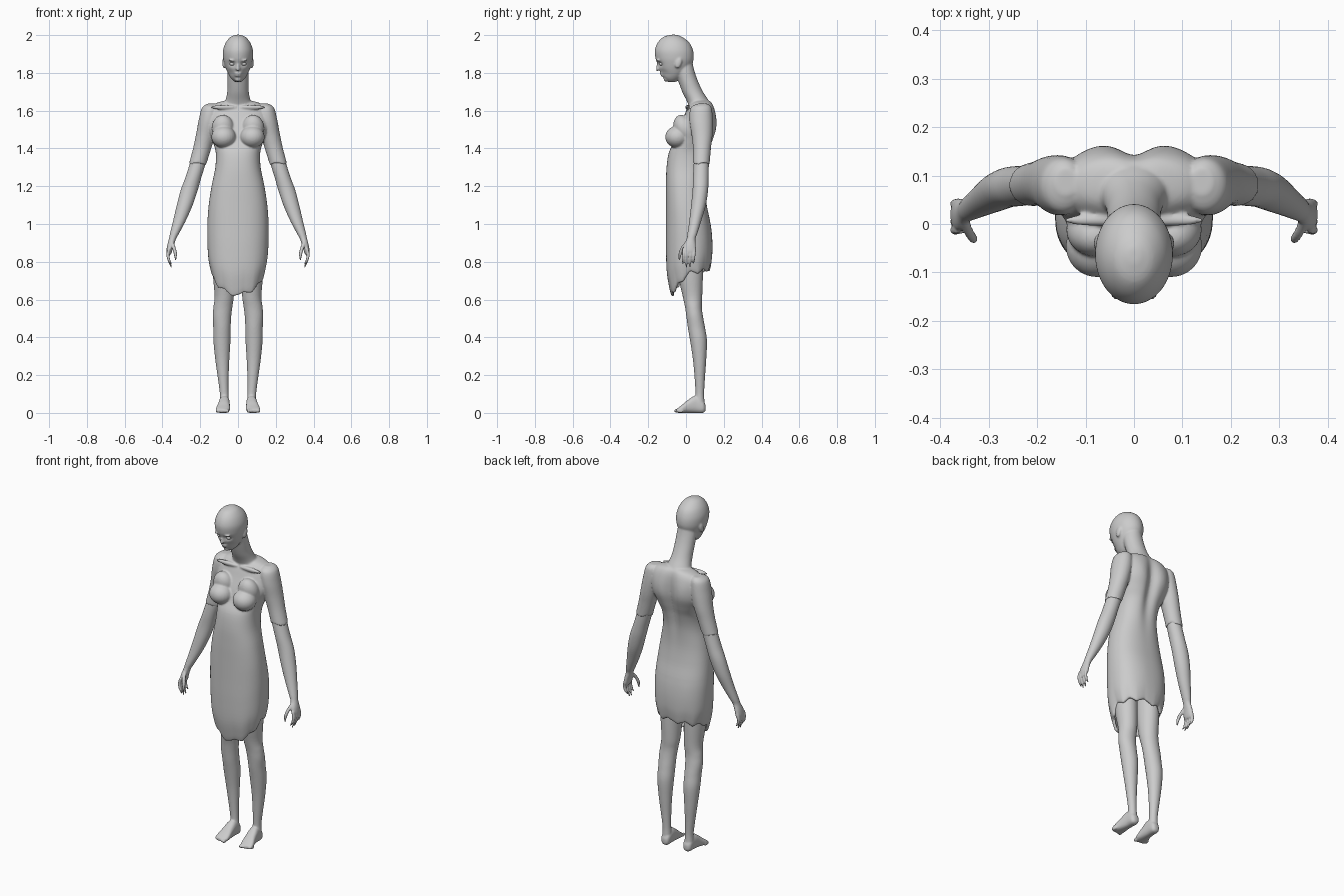
import bpy, bmesh, math
from mathutils import Vector, Matrix

N = 48


def spline(rows, steps=5):
    """Catmull-Rom interpolation of section rows."""
    out = []
    for i in range(len(rows) - 1):
        p = [rows[max(0, min(len(rows) - 1, i + k))] for k in (-1, 0, 1, 2)]
        for s in range(steps):
            t = s / steps
            out.append([0.5 * (2 * b + (c - a) * t + (2 * a - 5 * b + 4 * c - d) * t * t
                               + (3 * b - a - 3 * c + d) * t ** 3) for a, b, c, d in zip(*p)])
    return out + [list(rows[-1])]


def loft(bm, rows, side=1, power=2.0, axis='Z', warp=None, smooth=True, n=N):
    """Closed loft. Row = (station, centre x, half width, low, high)."""
    rings = []
    for st, cx, rx, lo, hi in (spline(rows) if smooth else rows):
        ring = []
        for i in range(n):
            a = 2 * math.pi * i / n
            c, s = math.cos(a), math.sin(a)
            x = cx + rx * math.copysign(abs(c) ** (2 / power), c)
            v = (lo + hi) / 2 + (hi - lo) / 2 * math.copysign(abs(s) ** (2 / power), s)
            co = Vector((x, v, st)) if axis == 'Z' else Vector((x, st, v))
            if warp:
                co = warp(co, a)
            co.x *= side
            ring.append(bm.verts.new(co))
        rings.append(ring)
    for r, q in zip(rings, rings[1:]):
        for i in range(n):
            j = (i + 1) % n
            bm.faces.new((r[i], r[j], q[j], q[i]))
    bm.faces.new(rings[0])
    bm.faces.new(rings[-1])


def ball(bm, loc, size, side=1, tilt=0):
    m = (Matrix.Translation((loc[0] * side, loc[1], loc[2])) @ Matrix.Rotation(tilt, 4, 'X')
         @ Matrix.Diagonal((*size, 1)))
    bmesh.ops.create_uvsphere(bm, u_segments=24, v_segments=16, radius=1, matrix=m)


def finger(bm, pts, r, side):
    loft(bm, [(z, x, r * k, y - r * k, y + r * k) for (x, y, z), k in zip(pts, (1, 1, .9, .4))],
         side, n=14)


def finish(bm, name, voxel=None, rounds=3):
    bmesh.ops.recalc_face_normals(bm, faces=bm.faces)
    for f in bm.faces:
        f.smooth = True
    me = bpy.data.meshes.new(name)
    bm.to_mesh(me)
    bm.free()
    ob = bpy.data.objects.new(name, me)
    bpy.context.collection.objects.link(ob)
    if voxel:
        m = ob.modifiers.new("fuse", 'REMESH')
        m.mode, m.voxel_size, m.use_smooth_shade = 'VOXEL', voxel, True
        m = ob.modifiers.new("soften", 'SMOOTH')
        m.factor, m.iterations = 0.5, rounds
    return ob


def gauss(d, w):
    return math.exp(-(d / w) ** 2)


def torso_warp(co, a):
    # spine groove and shoulder blades
    if co.y > 0.03 and co.z > 1.0:
        co.y -= 0.024 * gauss(co.x, 0.032) * gauss(co.z - 1.47, 0.17)
        co.y += 0.006 * gauss(abs(co.x) - 0.08, 0.04) * gauss(co.z - 1.54, 0.07)
    # ragged hem, longer at the front
    if co.z < 1.0:
        f = -math.sin(a)
        tri = abs(((a * 9 / math.pi) % 2) - 1) - 0.5
        hem = 0.625 + 0.115 * min(1, max(0, 1 - f)) ** 0.8 + 0.02 * max(0, -f) + 0.022 * tri
        co.z = 1 - (1 - co.z) * (1 - hem) / 0.3
    return co


def face_warp(co, a):
    # eye sockets, hollow cheeks
    if co.y < -0.06:
        co.y += 0.013 * gauss(abs(co.x) - 0.03, 0.017) * gauss(co.z - 1.848, 0.014)
        co.y += 0.006 * gauss(abs(co.x) - 0.04, 0.018) * gauss(co.z - 1.80, 0.018)
    return co


# Torso, dress, sleeves, neck and head fused into one skin
bm = bmesh.new()
outer = spline([(1.655, 0, .06, .045, .125), (1.64, 0, .115, .025, .14), (1.61, 0, .15, .005, .152),
                (1.56, 0, .162, -.015, .16), (1.50, 0, .158, -.04, .16), (1.44, 0, .135, -.06, .145),
                (1.38, 0, .118, -.09, .125), (1.30, 0, .12, -.103, .106), (1.20, 0, .14, -.106, .1),
                (1.10, 0, .155, -.106, .11), (1.0, 0, .162, -.106, .13), (.90, 0, .162, -.106, .139),
                (.80, 0, .157, -.102, .139), (.73, 0, .145, -.088, .132), (.70, 0, .136, -.078, .126)])
inner = [(.70, 0, .122, -.064, .112), (.80, 0, .14, -.086, .123), (.88, 0, .14, -.086, .12)]
loft(bm, outer + inner, power=2.35, warp=torso_warp, smooth=False, n=108)
loft(bm, [(1.88, 0, .045, -.07, .03), (1.82, 0, .054, -.06, .042), (1.76, 0, .055, -.042, .062),
          (1.70, 0, .057, -.02, .09), (1.65, 0, .069, .005, .122), (1.61, 0, .1, .02, .14),
          (1.57, 0, .11, .03, .14)])
loft(bm, [(2.002, 0, .012, -.08, -.05), (1.99, 0, .04, -.12, -.02), (1.96, 0, .065, -.15, .018),
          (1.92, 0, .079, -.165, .037), (1.88, 0, .079, -.162, .041), (1.85, 0, .073, -.153, .034),
          (1.82, 0, .063, -.142, .018), (1.79, 0, .049, -.128, -.005), (1.768, 0, .034, -.113, -.03),
          (1.752, 0, .016, -.095, -.055)], warp=face_warp, n=72)
ball(bm, (0, -.145, 1.835), (.008, .012, .028), tilt=-.35)
ball(bm, (0, -.146, 1.822), (.013, .011, .008))
for z, y in ((1.797, -.130), (1.786, -.125)):
    ball(bm, (0, y, z), (.019, .009, .006))
ball(bm, (0, -.104, 1.766), (.018, .015, .012))
for s in (1, -1):
    ball(bm, (.074, -.04, 1.853), (.009, .017, .03), s, -.3)
    ball(bm, (.028, -.147, 1.866), (.022, .01, .006), s)
    # bust
    ball(bm, (.076, -.046, 1.461), (.065, .064, .058), s)
    ball(bm, (.08, -.012, 1.505), (.06, .052, .075), s, .35)
    # collar bone
    ball(bm, (.075, .008, 1.618), (.07, .012, .012), s)
    # sleeve
    loft(bm, [(1.637, .14, .022, .06, .115), (1.615, .145, .046, .025, .135),
              (1.55, .154, .054, .018, .142), (1.47, .172, .051, .03, .14),
              (1.40, .19, .048, .037, .132), (1.32, .213, .046, .037, .125)], s,
         warp=lambda co, a: co + Vector((0, 0, .008 * math.sin(3 * a) if co.z < 1.33 else 0)))
finish(bm, "upper_body_and_dress", 0.005, 4)

for s, word in ((1, "left"), (-1, "right")):
    # Eye
    bm = bmesh.new()
    ball(bm, (.03, -.129, 1.847), (.014, .013, .009), s)
    finish(bm, word + "_eye")

    # Bare arm with hand
    bm = bmesh.new()
    loft(bm, [(1.37, .2, .04, .045, .124), (1.32, .213, .042, .041, .121), (1.25, .235, .042, .037, .12),
              (1.18, .258, .045, .035, .117), (1.10, .282, .042, .027, .105),
              (1.02, .309, .034, .018, .082), (.95, .336, .024, .008, .06), (.92, .347, .019, .003, .05),
              (.885, .358, .017, -.012, .052), (.855, .364, .015, -.015, .053),
              (.84, .365, .01, -.008, .046)], s)
    for y, tip in ((-.011, .785), (.007, .768), (.026, .77), (.044, .79)):
        finger(bm, [(.364, y, .87), (.371, y - .002, .84), (.366, y - .004, .81), (.352, y - .006, tip)],
               .0085, s)
    finger(bm, [(.35, .005, .905), (.34, -.018, .875), (.332, -.03, .845), (.33, -.036, .81)], .01, s)
    finish(bm, word + "_arm", 0.0045, 2)

    # Leg with foot
    bm = bmesh.new()
    loft(bm, [(.95, .08, .06, -.06, .09), (.75, .076, .058, -.045, .09), (.62, .073, .051, -.018, .086),
              (.56, .08, .05, -.005, .084), (.51, .085, .049, .002, .09), (.45, .085, .046, .01, .101),
              (.38, .085, .045, .022, .111), (.28, .083, .037, .037, .107), (.18, .078, .028, .046, .1),
              (.10, .073, .023, .05, .096), (.05, .072, .025, .045, .098), (.02, .072, .02, .05, .095)], s)
    loft(bm, [(.104, .07, .012, .012, .04), (.09, .071, .025, .0, .065), (.05, .072, .028, .0, .09),
              (.01, .075, .032, .0, .068), (-.02, .079, .037, .0, .043), (-.04, .082, .036, .0, .028),
              (-.05, .083, .028, .003, .02)], s, power=2.5, axis='Y')
    for i in range(5):
        ball(bm, (.054 + .0145 * i, -.047 + .0045 * i, .011), (.008 - .0004 * i, .017, .011), s)
    finish(bm, word + "_leg", 0.005, 2)
